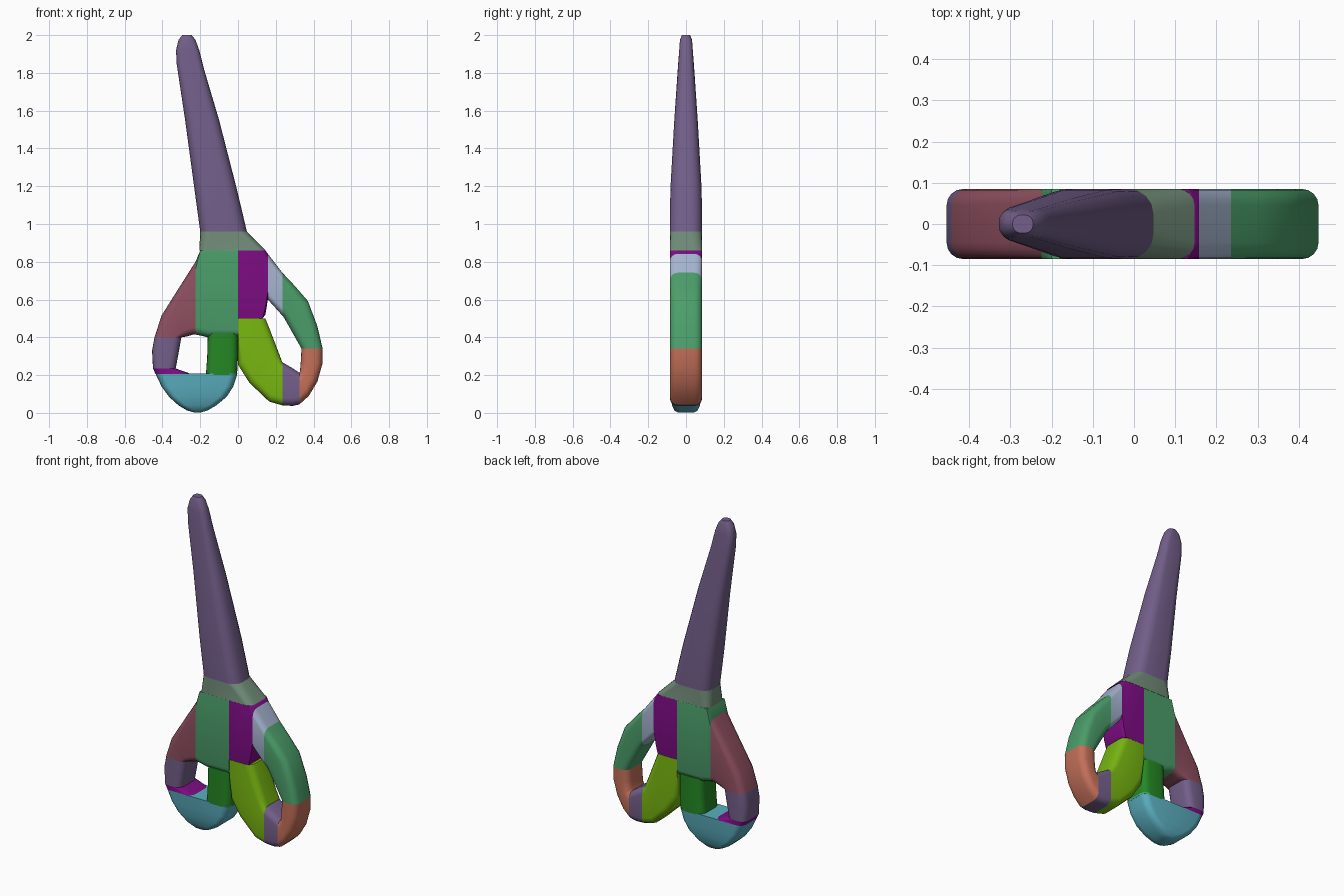
import bpy, bmesh, math
from mathutils import Vector

cube = bpy.data.objects.get("Cube")
if cube:
    bpy.data.objects.remove(cube, do_unlink=True)


def material(name, code):
    """Flat material from a display colour, stored as linear values."""
    lin = [((int(code[i:i + 2], 16) / 255 + 0.055) / 1.055) ** 2.4 for i in (0, 2, 4)]
    m = bpy.data.materials.new(name)
    m.use_nodes = True
    m.diffuse_color = (*lin, 1)
    m.node_tree.nodes["Principled BSDF"].inputs["Base Color"].default_value = (*lin, 1)
    return m


slate = material("slate purple", "735f8a")
sage = material("sage", "718d79")
green = material("mid green", "4b9e6a")
mauve = material("mauve", "8f5060")
purple = material("deep purple", "7d0c83")
steel = material("pale steel", "a5b5cf")
coral = material("coral", "c47059")
lime = material("lime", "79b811")
forest = material("forest green", "248724")
aqua = material("aqua", "5bafc0")

D = 0.085   # half depth of the body
R = 0.04    # usual rounding of the rims
FLAT = 0.002  # rim that meets a neighbour


def ring(a, b, h=D, ra=R, rb=R, steps=4):
    """Rounded rectangle spanning a to b in the xz plane and -h to h in y."""
    a, b = Vector((a[0], 0, a[1])), Vector((b[0], 0, b[1]))
    length = (b - a).length
    u = (b - a) / length
    pts = []
    for s_sign, y_sign, r, start in ((1, 1, rb, 0), (-1, 1, ra, 1), (-1, -1, ra, 2), (1, -1, rb, 3)):
        r = min(r, length * 0.48, h * 0.95)
        cs = length - r if s_sign > 0 else r
        for i in range(steps + 1):
            t = (start + i / steps) * math.pi / 2
            pts.append(u * (cs + r * math.cos(t)) + Vector((0, y_sign * (h - r) + r * math.sin(t), 0)) + a)
    return pts


def part(name, mat, *sections):
    """Loft rounded cross-sections into one closed solid."""
    bm = bmesh.new()
    loops = [[bm.verts.new(p) for p in ring(*s)] for s in sections]
    n = len(loops[0])
    for lo, hi in zip(loops, loops[1:]):
        for i in range(n):
            j = (i + 1) % n
            bm.faces.new((lo[i], lo[j], hi[j], hi[i]))
    bm.faces.new(loops[0][::-1])
    bm.faces.new(loops[-1])
    bmesh.ops.recalc_face_normals(bm, faces=bm.faces)
    mesh = bpy.data.meshes.new(name)
    bm.to_mesh(mesh)
    bm.free()
    mesh.materials.append(mat)
    obj = bpy.data.objects.new(name, mesh)
    bpy.context.collection.objects.link(obj)
    bpy.ops.object.select_all(action="DESELECT")
    obj.select_set(True)
    bpy.context.view_layer.objects.active = obj
    bpy.ops.object.shade_smooth_by_angle(angle=math.radians(35))


# Blade and its collar
part("blade", slate,
     ((-.20, .96), (.047, .96), D, .06, .06),
     ((-.23, 1.18), (-.005, 1.18), .083, .06, .06),
     ((-.28, 1.55), (-.10, 1.55), .062, .05, .05),
     ((-.325, 1.85), (-.18, 1.82), .042, .035, .035),
     ((-.328, 1.92), (-.205, 1.92), .036, .03, .03),
     ((-.315, 1.975), (-.225, 1.975), .032, .03, .03),
     ((-.295, 2.0), (-.245, 2.0), .022, .02, .02))
part("blade_collar", sage,
     ((-.205, .86), (.147, .86)), ((-.20, .96), (.047, .96), D, .06, .06))

# Central body
part("body_center", green,
     ((-.225, .415), (-.225, .80)),
     ((-.20, .41), (-.20, .86), D, R, FLAT),
     ((-.16, .40), (-.16, .86), D, R, FLAT),
     ((0, .40), (0, .86), D, R, FLAT))
part("body_side", purple,
     ((0, .50), (0, .86), D, FLAT, FLAT),
     ((.13, .50), (.13, .86), D, FLAT, FLAT),
     ((.145, .52), (.145, .86), D, R, R),
     ((.158, .60), (.158, .842)))

# Right finger loop
part("right_loop_shoulder", mauve,
     ((-.225, .80), (-.225, .415)),
     ((-.32, .65), (-.235, .415)),
     ((-.405, .515), (-.27, .405)),
     ((-.442, .40), (-.30, .40)))
part("right_loop_side", slate,
     ((-.442, .40), (-.30, .40)), ((-.455, .33), (-.312, .33)), ((-.45, .235), (-.33, .235)))
part("right_loop_insert", purple,
     ((-.45, .235), (-.33, .235)), ((-.437, .207), (-.25, .207)))
part("right_loop_base", aqua,
     ((-.437, .208), (-.003, .208)),
     ((-.405, .14), (-.025, .14), .084),
     ((-.365, .085), (-.06, .085), .081),
     ((-.315, .04), (-.115, .04), .074),
     ((-.27, .013), (-.16, .013), .062),
     ((-.235, .003), (-.195, .003), .045))
part("right_loop_stem", forest,
     ((-.16, .42), (0, .42)), ((-.163, .30), (0, .30)), ((-.17, .20), (-.005, .20)))

# Left finger loop
part("left_loop_stem", lime,
     ((0, .50), (.145, .50), D, FLAT, R),
     ((0, .40), (.167, .445), D, FLAT, R),
     ((0, .255), (.19, .385)),
     ((.06, .16), (.215, .32)),
     ((.165, .06), (.232, .275)),
     ((.235, .04), (.235, .268)))
part("left_loop_base", slate,
     ((.235, .04), (.235, .268)), ((.29, .037), (.29, .236)), ((.325, .045), (.325, .212)))
part("left_loop_corner", coral,
     ((.325, .045), (.325, .212)),
     ((.375, .09), (.326, .215)),
     ((.42, .165), (.328, .22)),
     ((.447, .26), (.332, .265)),
     ((.448, .34), (.336, .34)))
part("left_loop_side", green,
     ((.448, .34), (.336, .34)),
     ((.42, .46), (.305, .395)),
     ((.37, .592), (.26, .475)),
     ((.30, .673), (.24, .51)),
     ((.235, .742), (.235, .515)))
part("left_loop_shoulder", steel,
     ((.235, .742), (.235, .515)), ((.158, .842), (.158, .60)))
